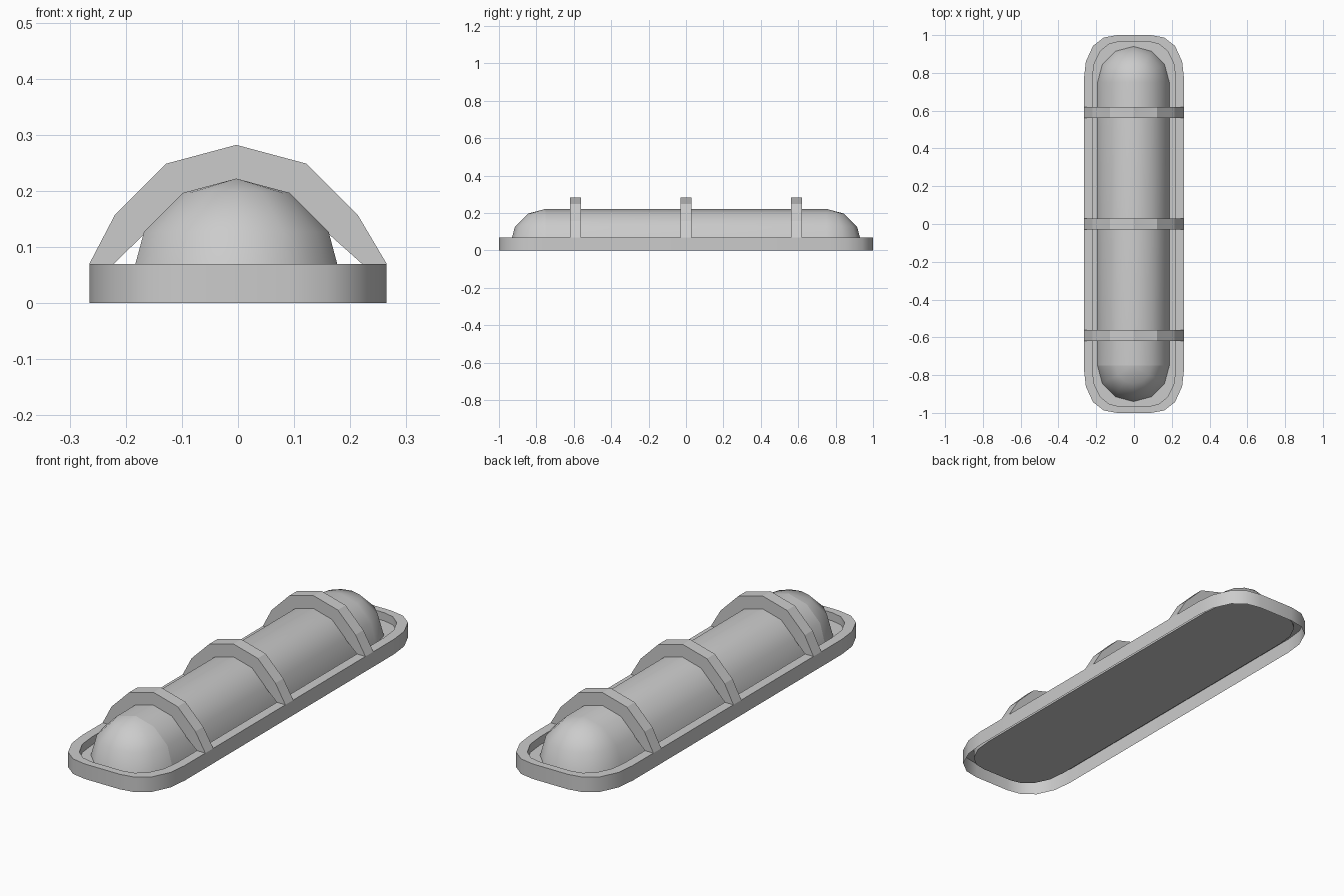
import bpy
import bmesh
import math
from mathutils import Vector

cube = bpy.data.objects.get("Cube")
if cube:
    bpy.data.objects.remove(cube, do_unlink=True)

# Single plain grey
grey = bpy.data.materials.new("plain_grey")
grey.use_nodes = True
colour = (0.6, 0.6, 0.6, 1)
grey.diffuse_color = colour
grey.node_tree.nodes["Principled BSDF"].inputs["Base Color"].default_value = colour

BASE_TOP = 0.07
FLOOR = 0.032
TUBE_RADIUS = 0.19
TUBE_HALF = 0.75
SHIFT_X = -0.003


def finish(bm, name, smooth_angle):
    """Turn a bmesh into an object, sharpening edges above the angle."""
    bm.normal_update()
    for face in bm.faces:
        face.smooth = smooth_angle > 0
    for edge in bm.edges:
        edge.smooth = edge.calc_face_angle(0) < math.radians(smooth_angle)
    mesh = bpy.data.meshes.new(name)
    bm.to_mesh(mesh)
    bm.free()
    mesh.materials.append(grey)
    obj = bpy.data.objects.new(name, mesh)
    bpy.context.collection.objects.link(obj)
    return obj


def mirror_outline(corner):
    """Reflect one corner (side to end) into a full counter-clockwise outline."""
    half = corner + [(-x, y) for x, y in reversed(corner)]
    return half + [(-x, -y) for x, y in half]


# Base: open-bottomed tray with a raised rim and a recessed floor
outer = mirror_outline([(0.265, 0.77), (0.255, 0.86), (0.217, 0.943),
                        (0.16, 0.987), (0.09, 1.0)])
inner = mirror_outline([(0.221, 0.76), (0.212, 0.845), (0.178, 0.915),
                        (0.132, 0.953), (0.08, 0.965)])
bm = bmesh.new()
levels = [(outer, 0), (outer, BASE_TOP), (inner, BASE_TOP), (inner, FLOOR)]
rings = [[bm.verts.new((x, y, z)) for x, y in loop] for loop, z in levels]
for low, high in zip(rings, rings[1:]):
    for i in range(len(low)):
        j = (i + 1) % len(low)
        bm.faces.new((low[i], low[j], high[j], high[i]))
bm.faces.new(rings[-1])
finish(bm, "base_tray", 40)

# Lamp cover: a sphere stretched into a capsule, lower half removed
bm = bmesh.new()
bmesh.ops.create_uvsphere(bm, u_segments=12, v_segments=6, radius=TUBE_RADIUS)
lower = [f for f in bm.faces if f.calc_center_median().z < 0]
bmesh.ops.delete(bm, geom=lower, context='FACES')
bmesh.ops.translate(bm, verts=bm.verts[:], vec=(SHIFT_X, -TUBE_HALF, FLOOR))
back = [f for f in bm.faces if f.calc_center_median().y > -TUBE_HALF]
moved = bmesh.ops.extrude_face_region(bm, geom=back)["geom"]
bmesh.ops.translate(bm, vec=(0, 2 * TUBE_HALF, 0),
                    verts=[v for v in moved if isinstance(v, bmesh.types.BMVert)])
bmesh.ops.recalc_face_normals(bm, faces=bm.faces[:])
if max(bm.faces, key=lambda f: f.calc_center_median().z).normal.z < 0:
    bmesh.ops.reverse_faces(bm, faces=bm.faces[:])
finish(bm, "lamp_cover", 60)


def arch(radius, foot_x):
    """Faceted arch profile that lands on the rim at foot_x."""
    points = [(SHIFT_X + radius * math.cos(math.radians(a)),
               FLOOR + radius * math.sin(math.radians(a)))
              for a in range(30, 151, 30)]
    return [(foot_x, BASE_TOP)] + points + [(-foot_x, BASE_TOP)]


# Guards: three flat bars arching over the cover
GUARD_WIDTH = 0.058
for name, y in (("front", -0.59), ("middle", 0), ("back", 0.59)):
    bm = bmesh.new()
    strips = list(zip(arch(0.25, 0.265), arch(TUBE_RADIUS - 0.003, 0.221)))
    pairs = [[bm.verts.new((x, y - GUARD_WIDTH / 2, z)) for x, z in pair]
             for pair in strips]
    faces = [bm.faces.new((a[0], b[0], b[1], a[1]))
             for a, b in zip(pairs, pairs[1:])]
    solid = bmesh.ops.extrude_face_region(bm, geom=faces, use_keep_orig=True)["geom"]
    bmesh.ops.translate(bm, vec=Vector((0, GUARD_WIDTH, 0)),
                        verts=[v for v in solid if isinstance(v, bmesh.types.BMVert)])
    bmesh.ops.recalc_face_normals(bm, faces=bm.faces[:])
    finish(bm, name + "_guard", 0)
